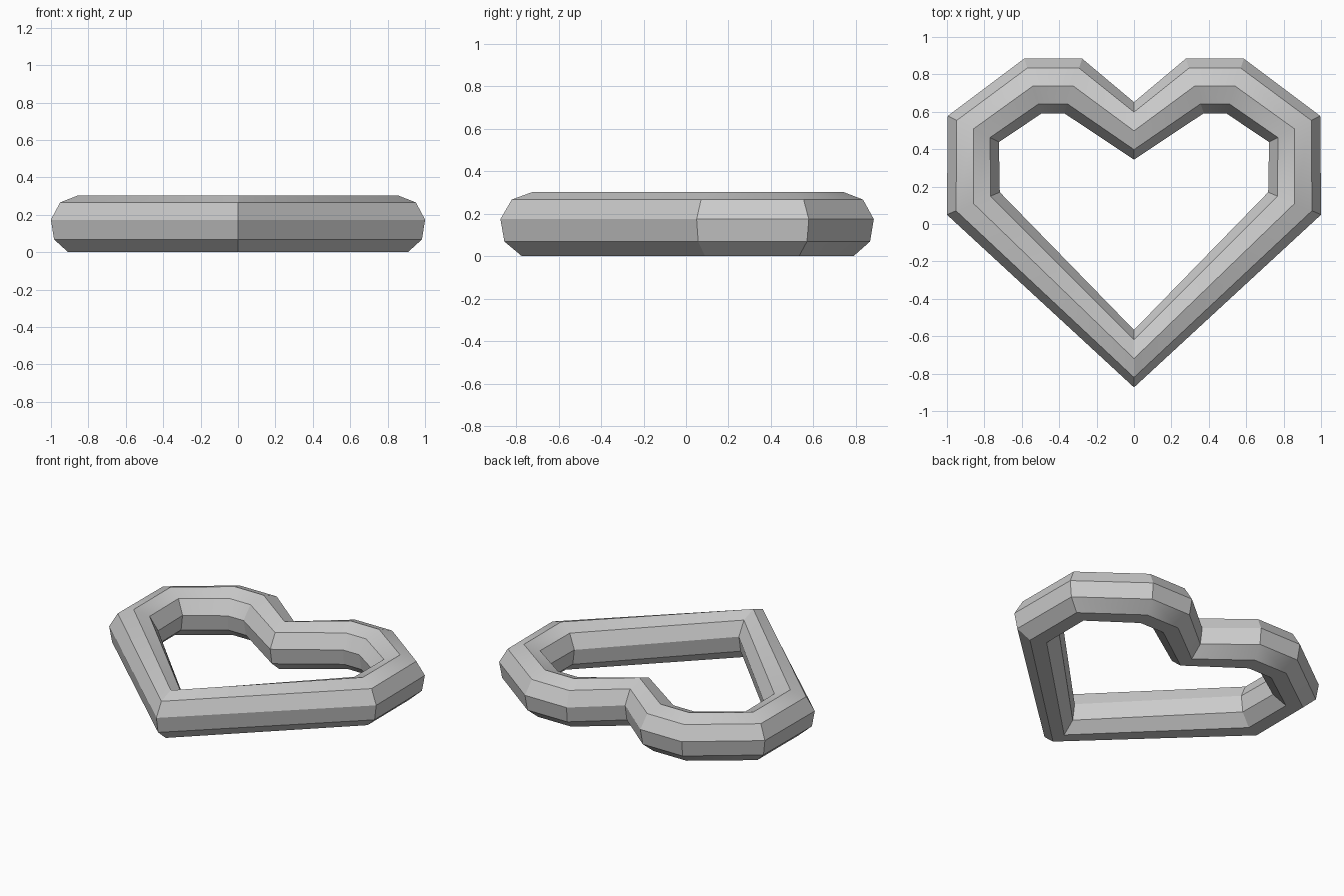
import bpy, bmesh
from math import sin, cos, radians
from mathutils import Vector

cube = bpy.data.objects.get("Cube")
if cube:
    bpy.data.objects.remove(cube, do_unlink=True)

RADIUS = 0.156
SIDES = 9
BASE = RADIUS * cos(radians(20))      # lifts the flat underside onto the ground

# Heart centre line: left half from bottom tip to top notch, then mirrored
half = [Vector(p) for p in ((0, -0.72), (0.859, 0.11), (0.859, 0.508),
                            (0.54, 0.738), (0.325, 0.738), (0, 0.498))]
path = half + [Vector((-p.x, p.y)) for p in reversed(half[1:-1])]
count = len(path)

# Sweep a nine-sided section around the heart, turned to bisect each corner
bm = bmesh.new()
rings = []
for i, p in enumerate(path):
    tangent = (p - path[i - 1]).normalized() + (path[(i + 1) % count] - p).normalized()
    out = Vector((tangent.y, -tangent.x)).normalized()
    ring = []
    for k in range(SIDES):
        a = radians(90) - radians(360) * k / SIDES
        q = p + out * RADIUS * cos(a)
        ring.append(bm.verts.new((q.x, q.y, BASE + RADIUS * sin(a))))
    rings.append(ring)
for i in range(count):
    a, b = rings[i], rings[(i + 1) % count]
    for k in range(SIDES):
        n = (k + 1) % SIDES
        bm.faces.new((a[k], a[n], b[n], b[k]))
bmesh.ops.recalc_face_normals(bm, faces=bm.faces)
mesh = bpy.data.meshes.new("heart_ring")
bm.to_mesh(mesh)
bm.free()

# Plain grey finish
grey = bpy.data.materials.new("light_grey")
grey.use_nodes = True
colour = (0.6, 0.6, 0.6, 1)
grey.diffuse_color = colour
grey.node_tree.nodes["Principled BSDF"].inputs["Base Color"].default_value = colour
mesh.materials.append(grey)

heart = bpy.data.objects.new("heart_ring", mesh)
bpy.context.collection.objects.link(heart)
bpy.ops.object.select_all(action='DESELECT')
heart.select_set(True)
bpy.context.view_layer.objects.active = heart
bpy.ops.object.shade_smooth_by_angle(angle=radians(30))
